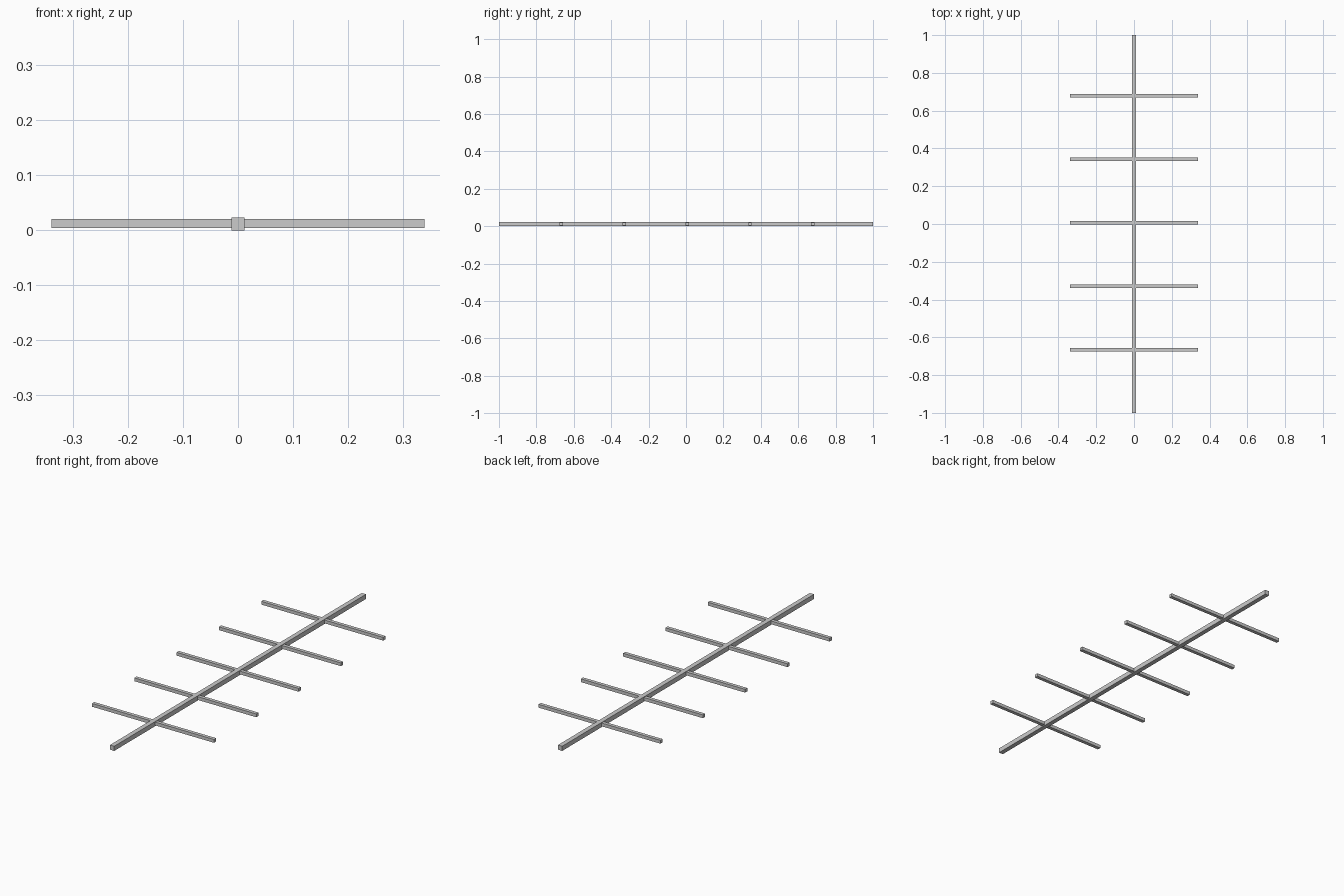
import bpy

if "Cube" in bpy.data.objects:
    bpy.data.objects.remove(bpy.data.objects["Cube"])

def bar(name, size, location):
    bpy.ops.mesh.primitive_cube_add(size=1, location=location)
    ob = bpy.context.object
    ob.name = name
    ob.scale = size
    bpy.ops.object.transform_apply(location=False, rotation=False, scale=True)
    return ob

# Long central spine
SPINE = 0.0235
bar("spine", (SPINE, 2.0, SPINE), (0, 0, SPINE / 2))

# Five evenly spaced thinner crossbars through the spine
for i in range(5):
    y = 0.006 + (i - 2) * 0.336
    bar(f"crossbar_{i + 1}", (0.678, 0.018, 0.0165), (0, y, 0.0125))
